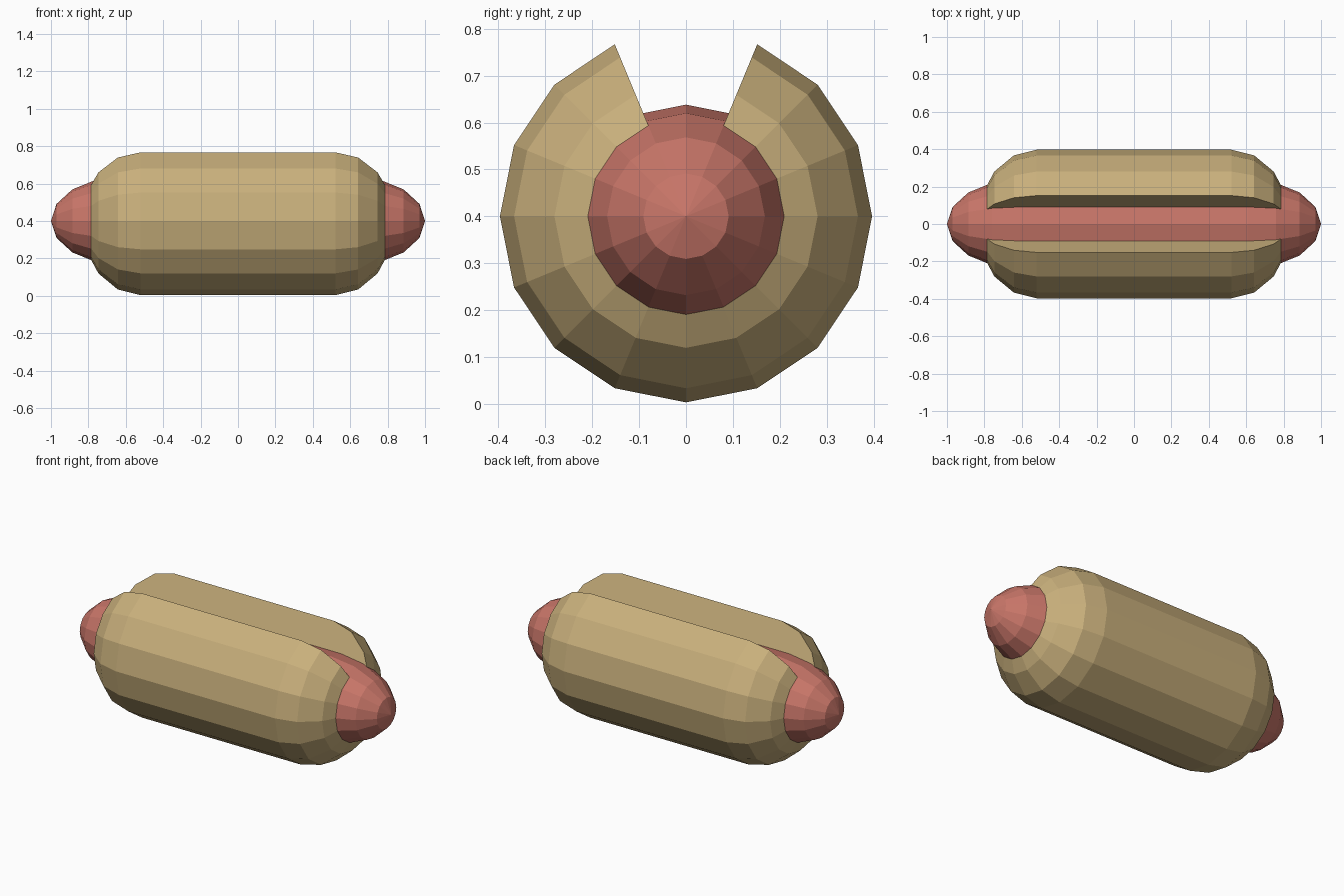
import bpy, bmesh
from math import sin, cos, pi

if "Cube" in bpy.data.objects:
    bpy.data.objects.remove(bpy.data.objects["Cube"])

AXIS_Z = 0.4
SIDES = 16


def material(name, rgb):
    m = bpy.data.materials.new(name)
    m.diffuse_color = (*rgb, 1)
    m.use_nodes = True
    m.node_tree.nodes["Principled BSDF"].inputs["Base Color"].default_value = m.diffuse_color
    return m


def capsule(name, radius, half_len, cap, mat, first=0, steps=SIDES):
    """Flat-faced capsule along x; fewer steps than SIDES leaves a wedge open."""
    full = steps == SIDES
    bm = bmesh.new()
    arc = [(half_len + cap * sin(i * pi / 8), radius * cos(i * pi / 8)) for i in range(4)]
    profile = [(-x, r) for x, r in reversed(arc)] + arc
    tips = [bm.verts.new((s * (half_len + cap), 0, AXIS_Z)) for s in (-1, 1)]
    cols = []
    for k in range(steps if full else steps + 1):
        a = (first + k) * 2 * pi / SIDES
        cols.append([bm.verts.new((x, r * cos(a), AXIS_Z + r * sin(a))) for x, r in profile])
    for k in range(steps):
        c, d = cols[k], cols[(k + 1) % len(cols)]
        bm.faces.new((tips[0], c[0], d[0]))
        for i in range(len(c) - 1):
            bm.faces.new((c[i], c[i + 1], d[i + 1], d[i]))
        bm.faces.new((tips[1], d[-1], c[-1]))
    # flat radial faces closing the open wedge
    if not full:
        for c in (cols[0], cols[-1]):
            bm.faces.new([tips[0]] + c + [tips[1]])
    bmesh.ops.recalc_face_normals(bm, faces=bm.faces)
    me = bpy.data.meshes.new(name)
    bm.to_mesh(me)
    bm.free()
    me.materials.append(mat)
    ob = bpy.data.objects.new(name, me)
    bpy.context.collection.objects.link(ob)
    return ob


# bun, open at the top by two of its sixteen sides
capsule("bun", 0.397, 0.52, 0.32, material("bread", (0.58, 0.43, 0.2)), first=5, steps=14)
# sausage running through the bun
capsule("sausage", 0.238, 0.61, 0.39, material("meat", (0.58, 0.18, 0.14)))
